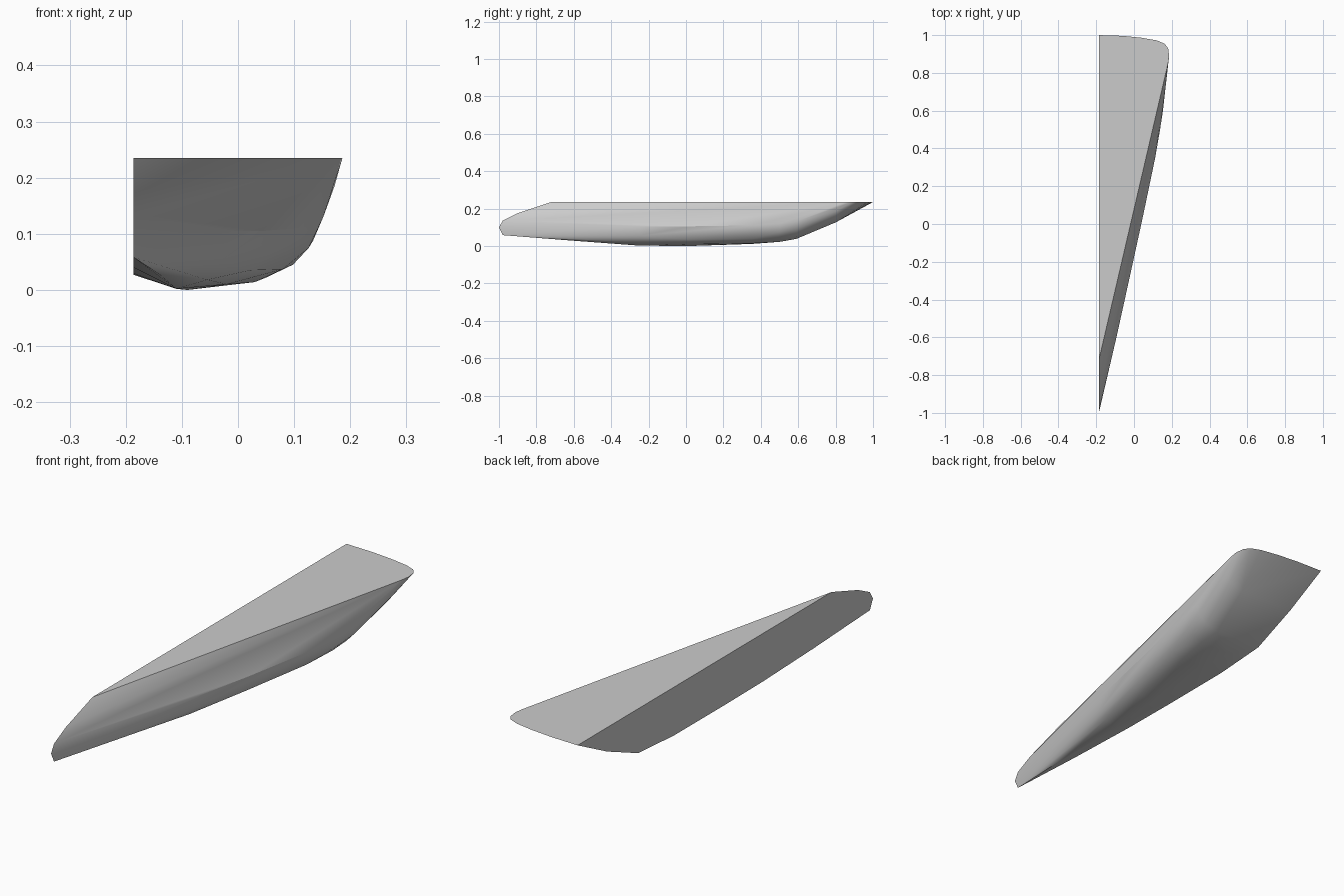
import bpy, bmesh

SIDE_X, DECK_Z = -0.186, 0.235

# hull cross-sections: (y, [(x, z), ...]) from the flat side round to the outer side
sections = [
    (-0.995, [(SIDE_X, 0.10)]),
    (-0.98, [(SIDE_X, 0.058), (SIDE_X, 0.135)]),
    (-0.90, [(SIDE_X, 0.175), (-0.166, 0.09), (-0.176, 0.053)]),
    (-0.60, [(SIDE_X, 0.04), (-0.14, 0.028), (-0.105, 0.055), (-0.093, 0.105)]),
    (-0.25, [(SIDE_X, 0.029), (-0.11, 0.002), (-0.055, 0.018), (-0.027, 0.055), (-0.016, 0.105)]),
    (0.02, [(SIDE_X, 0.027), (-0.09, 0.001), (-0.02, 0.01), (0.022, 0.035), (0.043, 0.105)]),
    (0.35, [(SIDE_X, 0.028), (-0.08, 0.011), (0.03, 0.014), (0.08, 0.037), (0.112, 0.11)]),
    (0.50, [(-0.10, 0.023), (0.05, 0.022), (0.098, 0.045), (0.126, 0.075), (0.138, 0.12)]),
    (0.59, [(SIDE_X, 0.045), (0.04, 0.038), (0.10, 0.052), (0.134, 0.088), (0.152, 0.13)]),
    (0.80, [(SIDE_X, 0.132), (0.08, 0.126), (0.145, 0.15), (0.172, 0.185)]),
]
# flat deck outline (x, y)
deck = [(SIDE_X, -0.72), (0.18, 0.85), (0.186, 0.89), (0.181, 0.93), (0.162, 0.955),
        (0.12, 0.972), (0.04, 0.986), (-0.06, 0.996), (SIDE_X, 1.0)]

# convex solid wrapped round the sections and deck
bm = bmesh.new()
for y, pts in sections:
    for x, z in pts:
        bm.verts.new((x, -1.0 if y == -0.995 else y, z))
for x, y in deck:
    bm.verts.new((x, y, DECK_Z))
hull = bmesh.ops.convex_hull(bm, input=bm.verts[:])
inner = [v for v in bm.verts if not v.link_faces]
bmesh.ops.delete(bm, geom=inner, context='VERTS')
bmesh.ops.dissolve_limit(bm, angle_limit=0.002, verts=bm.verts[:], edges=bm.edges[:])
bmesh.ops.recalc_face_normals(bm, faces=bm.faces[:])
low = min(v.co.z for v in bm.verts)
for v in bm.verts:
    if v.co.z < 0.002:
        v.co.z -= low

mesh = bpy.data.meshes.new("half_hull")
bm.to_mesh(mesh)
bm.free()
obj = bpy.data.objects.new("half_hull", mesh)
bpy.context.collection.objects.link(obj)
obj.select_set(True)
bpy.context.view_layer.objects.active = obj
bpy.ops.object.shade_smooth_by_angle(angle=0.5)
